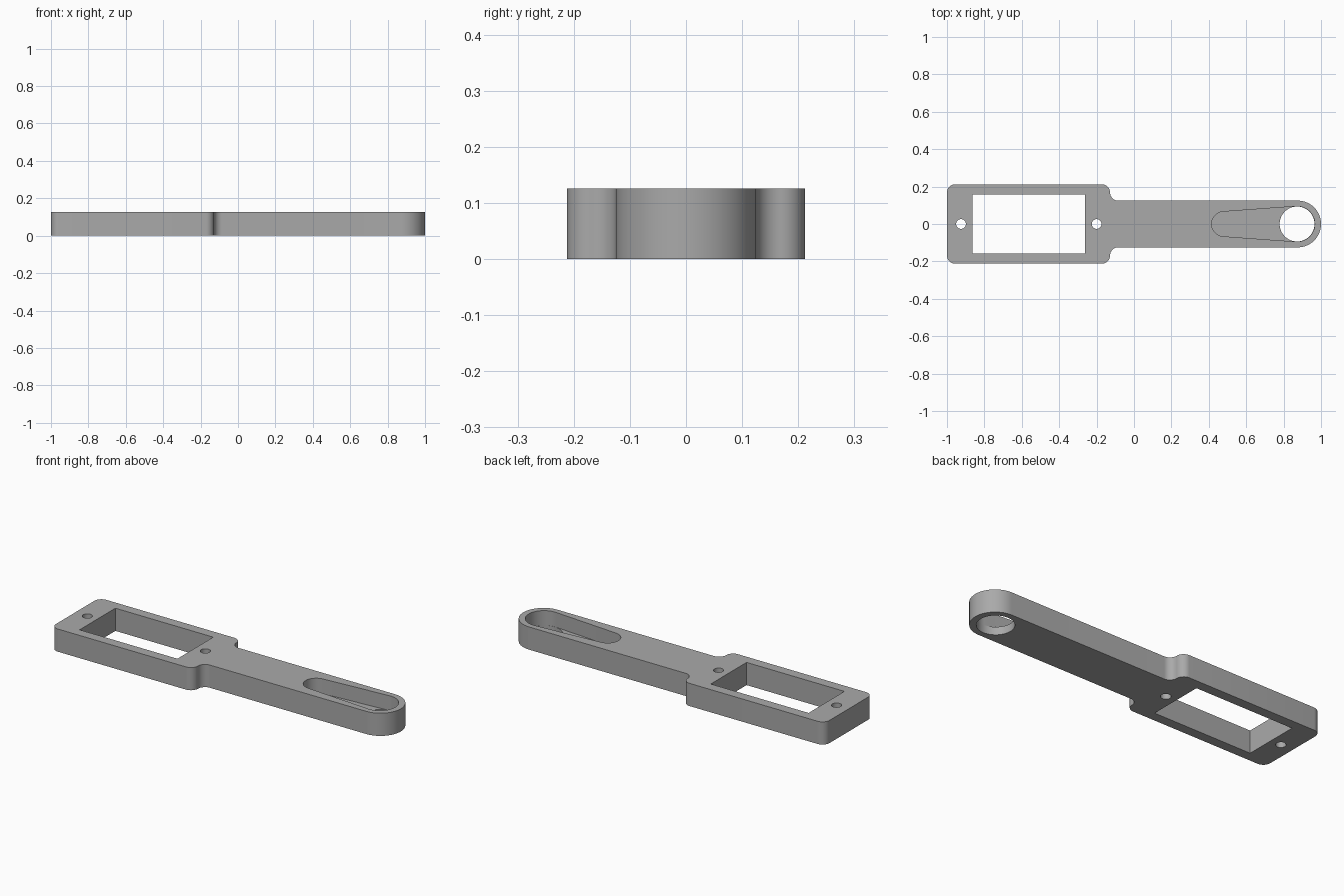
import bpy, bmesh
from math import pi, cos, sin, acos

cube = bpy.data.objects.get("Cube")
if cube:
    bpy.data.objects.remove(cube, do_unlink=True)

HEIGHT = 0.126      # plate thickness
FLOOR = 0.044       # pocket floor level
FILLET = 0.043


def arc(cx, cy, r, start, end, n=10):
    """Points along an arc, angles in radians."""
    steps = [start + (end - start) * i / n for i in range(n + 1)]
    return [(cx + r * cos(a), cy + r * sin(a)) for a in steps]


def prism(name, outline, z0, z1):
    """Extrude a flat outline between two heights."""
    bm = bmesh.new()
    face = bm.faces.new([bm.verts.new((x, y, z0)) for x, y in outline])
    top = bmesh.ops.extrude_face_region(bm, geom=[face])["geom"]
    verts = [v for v in top if isinstance(v, bmesh.types.BMVert)]
    bmesh.ops.translate(bm, verts=verts, vec=(0, 0, z1 - z0))
    bmesh.ops.recalc_face_normals(bm, faces=bm.faces)
    mesh = bpy.data.meshes.new(name)
    bm.to_mesh(mesh)
    bm.free()
    obj = bpy.data.objects.new(name, mesh)
    bpy.context.collection.objects.link(obj)
    return obj


def circle(x, r, n):
    return arc(x, 0, r, 0, 2 * pi, n)[:-1]


def cut(target, cutter):
    """Subtract the cutter, then discard it."""
    cutter.hide_render = True
    mod = target.modifiers.new("cut", "BOOLEAN")
    mod.operation, mod.solver, mod.object = "DIFFERENCE", "EXACT", cutter
    bpy.context.view_layer.objects.active = target
    bpy.ops.object.modifier_apply(modifier=mod.name)
    bpy.data.objects.remove(cutter, do_unlink=True)


# Bracket outline: rounded tip, arm, concave neck, wide frame
half_w, arm_w, neck_x = 0.212, 0.125, -0.128
half = arc(1 - arm_w, 0, arm_w, 0, pi / 2, 24)
half += arc(neck_x + FILLET, arm_w + FILLET, FILLET, -pi / 2, -pi)
half += arc(neck_x - FILLET, half_w - FILLET, FILLET, 0, pi / 2)
half += arc(-1 + FILLET, half_w - FILLET, FILLET, pi / 2, pi)
outline = half + [(x, -y) for x, y in reversed(half[1:])]
bracket = prism("servo_bracket", outline, 0, HEIGHT)

# Rectangular window
wx0, wx1, wy = -0.863, -0.262, 0.157
window = [(wx0, -wy), (wx1, -wy), (wx1, wy), (wx0, wy)]
cut(bracket, prism("window_cutter", window, -0.1, 0.3))

# Screw holes
for x in (-0.925, -0.2):
    cut(bracket, prism("screw_cutter", circle(x, 0.026, 24), -0.1, 0.3))

# Tapered pocket: two arcs joined by their common tangents
big_x, big_r, small_x, small_r = 0.872, 0.0945, 0.481, 0.066
tan = acos((big_r - small_r) / (big_x - small_x))
pocket = arc(big_x, 0, big_r, tan - pi, pi - tan, 40)
pocket += arc(small_x, 0, small_r, pi - tan, pi + tan, 24)
cut(bracket, prism("pocket_cutter", pocket, FLOOR, 0.3))

# Through hole at the tip
cut(bracket, prism("hub_cutter", circle(big_x, 0.0935, 48), -0.1, 0.3))

# Plain grey finish
grey = bpy.data.materials.new("plain_grey")
grey.use_nodes = True
colour = (0.4, 0.4, 0.4, 1)
grey.diffuse_color = colour
grey.node_tree.nodes["Principled BSDF"].inputs["Base Color"].default_value = colour
bracket.data.materials.clear()
bracket.data.materials.append(grey)

bpy.ops.object.select_all(action="DESELECT")
bracket.select_set(True)
bpy.context.view_layer.objects.active = bracket
bpy.ops.object.shade_smooth_by_angle(angle=pi / 6)
